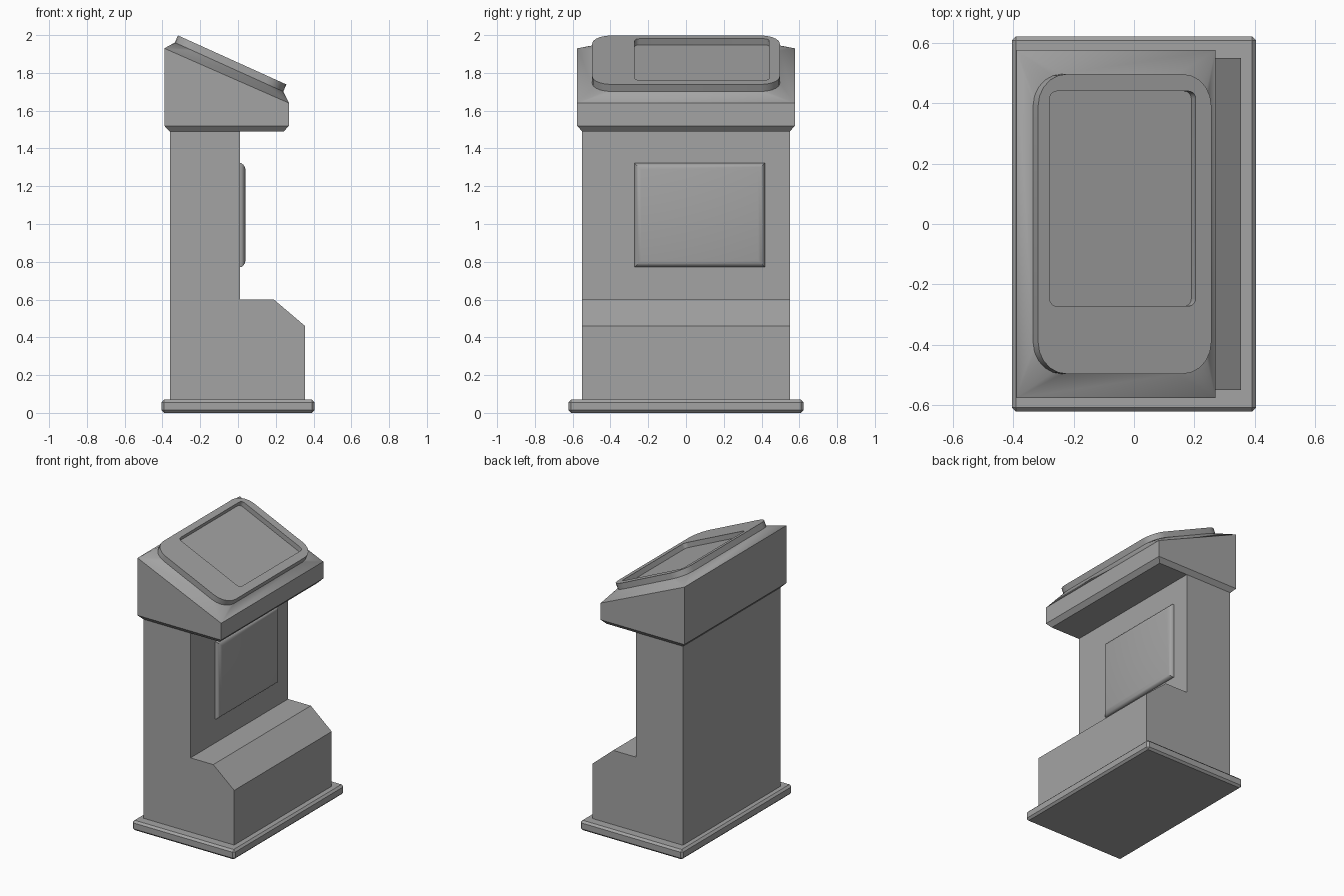
import bpy
import bmesh
from math import sin, cos, pi, atan2
from mathutils import Vector

cube = bpy.data.objects.get("Cube")
if cube:
    bpy.data.objects.remove(cube, do_unlink=True)

grey = bpy.data.materials.new("matte grey")
grey.use_nodes = True
colour = (0.37, 0.37, 0.37, 1)
grey.diffuse_color = colour
grey.node_tree.nodes["Principled BSDF"].inputs["Base Color"].default_value = colour

SEGMENTS = 5


def rounded(u0, u1, v0, v1, radius=0.0):
    """Rounded rectangle outline; a zero radius stacks the corner points."""
    points = []
    corners = [(u1, v1, -1, -1), (u0, v1, 1, -1), (u0, v0, 1, 1), (u1, v0, -1, 1)]
    for i, (u, v, su, sv) in enumerate(corners):
        for k in range(SEGMENTS + 1):
            a = (i + k / SEGMENTS) * pi / 2
            points.append((u + radius * (su + cos(a)), v + radius * (sv + sin(a))))
    return points


def loft(name, rings, cap_start=True, smooth=None):
    """Skin matching rings, merging stacked points, and cap the ends."""
    bm = bmesh.new()
    found = {}

    def vert(p):
        key = tuple(round(c, 5) for c in p)
        if key not in found:
            found[key] = bm.verts.new(p)
        return found[key]

    def face(points):
        verts = list(dict.fromkeys(vert(p) for p in points))
        if len(verts) > 2:
            bm.faces.new(verts)

    for a, b in zip(rings, rings[1:]):
        for i in range(len(a)):
            j = (i + 1) % len(a)
            face([a[i], a[j], b[j], b[i]])
    if cap_start:
        face(rings[0][::-1])
    face(rings[-1])
    bmesh.ops.recalc_face_normals(bm, faces=bm.faces)
    mesh = bpy.data.meshes.new(name)
    bm.to_mesh(mesh)
    bm.free()
    mesh.materials.append(grey)
    obj = bpy.data.objects.new(name, mesh)
    bpy.context.collection.objects.link(obj)
    if smooth:
        bpy.ops.object.select_all(action="DESELECT")
        obj.select_set(True)
        bpy.context.view_layer.objects.active = obj
        bpy.ops.object.shade_smooth_by_angle(angle=smooth)
    return obj


def level(points, z):
    return [Vector((x, y, z)) for x, y in points]


# Base slab with chamfered edges
base = loft("base_plinth", [level(rounded(-0.405, 0.405, -0.622, 0.622), z) for z in (0, 0.07)])
bevel = base.modifiers.new("edge chamfer", "BEVEL")
bevel.width = 0.014
bevel.segments = 1

# Column with stepped foot, extruded across the width
profile = [(-0.36, 0.07), (0.355, 0.07), (0.355, 0.46), (0.19, 0.6),
           (0.01, 0.6), (0.01, 1.5), (-0.36, 1.5)]
loft("column", [[Vector((x, y, z)) for x, z in profile] for y in (-0.55, 0.55)])

# Raised panel with soft edges
panel_rings = []
for x, inset in ((0.005, 0), (0.018, 0), (0.028, 0.008), (0.036, 0.02), (0.04, 0.035)):
    outline = rounded(-0.272 + inset, 0.417 - inset, 0.772 + inset, 1.322 - inset)
    panel_rings.append([Vector((x, y, z)) for y, z in outline])
loft("raised_panel", panel_rings, smooth=0.7)

# Sloped frame of the head
tilt = atan2(0.26, 0.575)
centre = Vector((-0.0475, 0, 1.831))
along = Vector((cos(tilt), 0, -sin(tilt)))
across = Vector((0, 1, 0))
normal = Vector((sin(tilt), 0, cos(tilt)))


def sloped(points, height):
    return [centre + along * u + across * v + normal * height for u, v in points]


bezel = rounded(-0.315, 0.315, -0.497, 0.497, 0.105)
recess = rounded(-0.273, 0.258, -0.272, 0.44, 0.025)

# Head: undercut bottom, straight walls, sloped rim and fanned corners
wall = rounded(-0.39, 0.27, -0.576, 0.576)
rim = [Vector((x, y, 1.93 - (x + 0.39) * 0.29 / 0.66)) for x, y in wall]
loft("head", [level(rounded(-0.362, 0.242, -0.55, 0.55), 1.49), level(wall, 1.52),
              rim, sloped(bezel, 0)], smooth=0.45)

# Screen bezel with an offset recessed screen
loft("screen_bezel", [sloped(bezel, 0), sloped(bezel, 0.041), sloped(recess, 0.041),
                      sloped(recess, 0.006)], cap_start=False, smooth=0.45)
